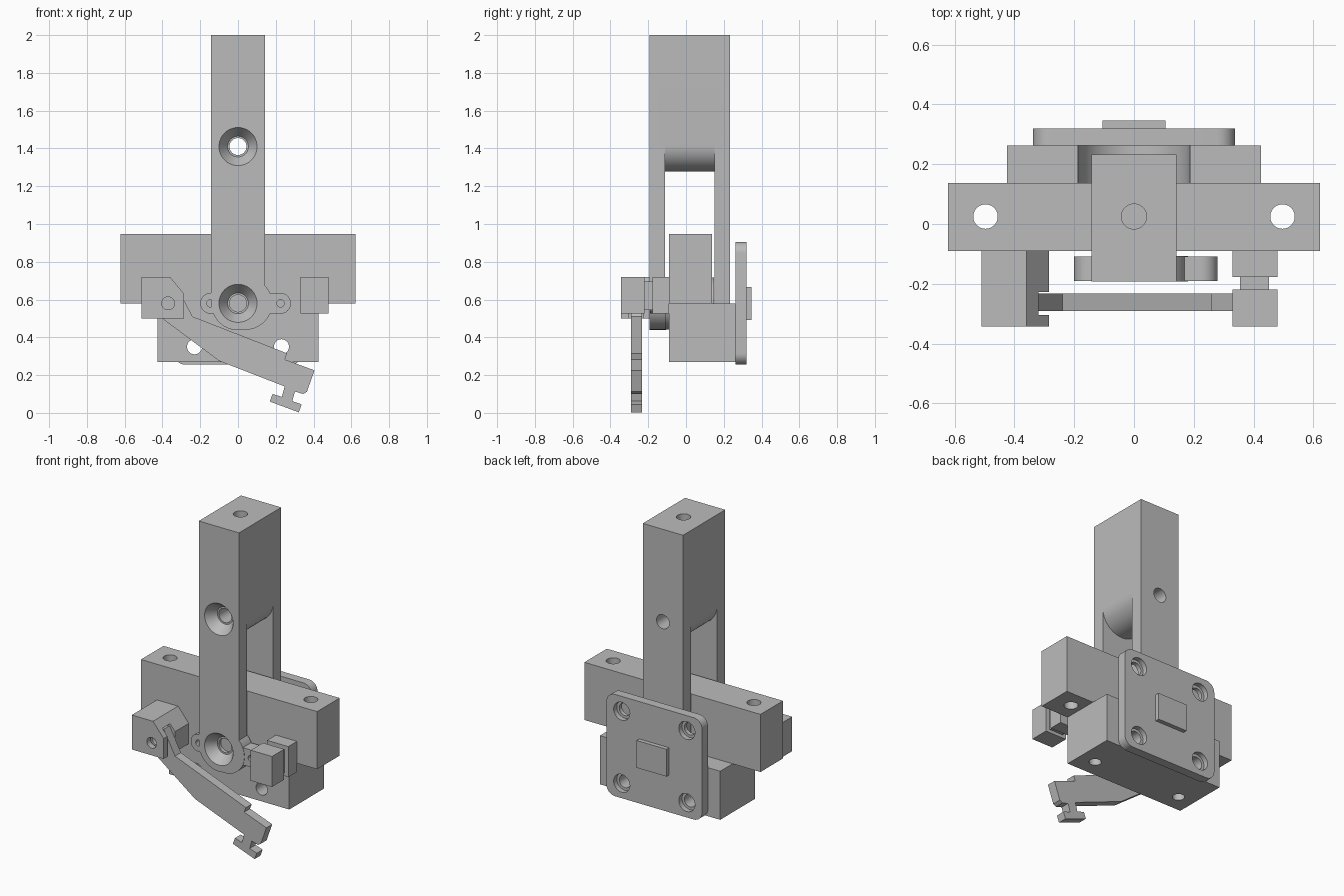
import bpy, bmesh
from math import sin, cos, pi, radians
from mathutils import Matrix, Vector

if "Cube" in bpy.data.objects:
    bpy.data.objects.remove(bpy.data.objects["Cube"], do_unlink=True)

grey = bpy.data.materials.new("plain grey")
grey.use_nodes = True
COLOUR = (0.5, 0.5, 0.5, 1)
grey.diffuse_color = COLOUR
grey.node_tree.nodes["Principled BSDF"].inputs["Base Color"].default_value = COLOUR


def finish(bm, name):
    bmesh.ops.recalc_face_normals(bm, faces=bm.faces)
    mesh = bpy.data.meshes.new(name)
    bm.to_mesh(mesh)
    bm.free()
    mesh.materials.append(grey)
    ob = bpy.data.objects.new(name, mesh)
    bpy.context.collection.objects.link(ob)
    return ob


def box(name, x0, x1, y0, y1, z0, z1):
    return extrude(name, [(x0, z0), (x1, z0), (x1, z1), (x0, z1)], y0, y1)


def extrude(name, outline, y0, y1):
    """Front outline in x, z pushed from y0 back to y1."""
    bm = bmesh.new()
    face = bm.faces.new([bm.verts.new((x, y0, z)) for x, z in outline])
    moved = bmesh.ops.extrude_face_region(bm, geom=[face])["geom"]
    bmesh.ops.translate(bm, vec=(0, y1 - y0, 0),
                        verts=[v for v in moved if isinstance(v, bmesh.types.BMVert)])
    return finish(bm, name)


def arc(cx, cz, r, start, end, n=24):
    angles = [radians(start + (end - start) * i / n) for i in range(n + 1)]
    return [(cx + r * cos(a), cz + r * sin(a)) for a in angles]


def rod(name, start, end, r1, r2=None):
    """Cylinder or cone from start to end."""
    a, b = Vector(start), Vector(end)
    turn = Vector((0, 0, 1)).rotation_difference(b - a).to_matrix().to_4x4()
    bm = bmesh.new()
    bmesh.ops.create_cone(bm, cap_ends=True, segments=40, radius1=r1,
                          radius2=r1 if r2 is None else r2, depth=(b - a).length,
                          matrix=Matrix.Translation((a + b) / 2) @ turn)
    return finish(bm, name)


def select_only(ob):
    bpy.ops.object.select_all(action="DESELECT")
    ob.select_set(True)
    bpy.context.view_layer.objects.active = ob


def combine(ob, others, operation="DIFFERENCE"):
    select_only(ob)
    for other in others:
        other.hide_render = True
        mod = ob.modifiers.new("combine", "BOOLEAN")
        mod.operation, mod.object, mod.solver = operation, other, "EXACT"
        bpy.ops.object.modifier_apply(modifier=mod.name)
        bpy.data.objects.remove(other, do_unlink=True)


PIVOT = 0.58   # pivot height
SCREW = 1.41   # upper screw height

# Upright bar: forked below, with a rounded web and rounded fork tips
upright = extrude("upright_bar", [(0.142, 2), (-0.142, 2)]
                  + arc(0, PIVOT, 0.142, 180, 360), -0.193, 0.233)
slot = extrude("slot_cutter", [(0.3, 1.42), (0.3, 0.2), (-0.3, 0.2), (-0.3, 1.42)]
               + arc(0, 1.42, 0.1425, 180, 360)[:], -0.11, 0.15)
combine(upright, [slot])

# Eared flange around the fork tip
flange = rod("flange", (0.04, -0.193, PIVOT), (0.04, -0.107, PIVOT), 0.14)
ears = extrude("ears", arc(0.225, PIVOT, 0.055, -90, 90)
               + arc(-0.145, PIVOT, 0.055, 90, 270), -0.191, -0.109)
combine(flange, [ears], "UNION")
combine(flange, [rod("ear_hole", (x, -0.3, PIVOT), (x, 0, PIVOT), 0.02)
                 for x in (0.225, -0.145)])
combine(upright, [flange], "UNION")

# Countersunk screw holes and the tapped hole on top
holes = [rod("top_hole", (0, 0.025, 1.8), (0, 0.025, 2.1), 0.042)]
for z, back in ((SCREW, 0.3), (PIVOT, -0.05)):
    holes.append(rod("through_hole", (0, -0.3, z), (0, back, z), 0.045))
    holes.append(rod("countersink", (0, -0.2, z), (0, -0.13, z), 0.106, 0.055))
combine(upright, holes)

# Pivot hub between the fork arms
hub = rod("pivot_hub", (0, -0.109, PIVOT), (0, 0.149, PIVOT), 0.138)

# Cross beam with a vertical hole near each end
beam = box("cross_beam", -0.622, 0.622, -0.09, 0.137, PIVOT, 0.948)
combine(beam, [rod("beam_hole", (x, 0.025, 0.5), (x, 0.025, 1.1), 0.041)
               for x in (-0.497, 0.497)])

# Lower block: round recess for the rear arm, cross holes and bottom holes
block = box("lower_block", -0.425, 0.425, -0.09, 0.262, 0.27, PIVOT)
cuts = [rod("recess", (0, 0.137, PIVOT), (0, 0.4, PIVOT), 0.187)]
for x in (-1, 1):
    cuts.append(rod("cross_hole", (x * 0.23, -0.2, 0.35), (x * 0.23, 0.4, 0.35), 0.04))
    cuts.append(rod("bottom_hole", (x * 0.315, 0.025, 0.2), (x * 0.315, 0.025, 0.45), 0.036))
combine(block, cuts)

# Rear plate with rounded corners and four counterbored holes
corner = 0.06
outline = []
for sx, sz, start in ((1, 1, 0), (-1, 1, 90), (-1, -1, 180), (1, -1, 270)):
    outline += arc(sx * (0.338 - corner), PIVOT + sz * (0.325 - corner),
                   corner, start, start + 90, 8)
plate = extrude("rear_plate", outline, 0.262, 0.32)
cuts = []
for x in (-0.23, 0.23):
    for z in (PIVOT - 0.23, PIVOT + 0.23):
        cuts.append(rod("plate_hole", (x, 0.2, z), (x, 0.4, z), 0.04))
        cuts.append(rod("counterbore", (x, 0.288, z), (x, 0.4, z), 0.057))
combine(plate, cuts)
pad = box("rear_pad", -0.105, 0.105, 0.318, 0.347, 0.493, 0.667)

# Hinge block for the latch: chamfered, slotted and drilled
hinge = extrude("hinge_block", [(-0.51, 0.5), (-0.285, 0.5), (-0.285, 0.63),
                                (-0.36, 0.72), (-0.51, 0.72)], -0.343, -0.09)
combine(hinge, [box("hinge_slot", -0.455, -0.2, -0.305, -0.228, 0.4, 0.672),
                rod("hinge_hole", (-0.37, -0.4, PIVOT), (-0.37, -0.14, PIVOT), 0.034)])

# Catch post with a waisted neck
catch = box("catch_base", 0.33, 0.48, -0.178, -0.09, 0.525, 0.72)
catch_head = box("catch_head", 0.33, 0.48, -0.343, -0.22, 0.525, 0.72)
catch_neck = box("catch_neck", 0.355, 0.452, -0.221, -0.177, 0.545, 0.695)

# Swinging latch with a stepped tip and T-shaped tail
latch = extrude("latch", [
    (-0.32, 0.66), (-0.24, 0.51), (0.26, 0.315), (0.248, 0.283), (0.405, 0.225),
    (0.365, 0.112), (0.345, 0.1), (0.302, 0.113), (0.287, 0.062), (0.337, 0.045),
    (0.322, 0.003), (0.168, 0.06), (0.183, 0.1), (0.232, 0.085), (0.247, 0.14),
    (-0.1, 0.275), (-0.395, 0.495), (-0.44, 0.56), (-0.4, 0.64)], -0.292, -0.233)
combine(latch, [rod("latch_hole", (-0.37, -0.4, PIVOT), (-0.37, -0.1, PIVOT), 0.034)])

# Smooth the round surfaces, keep the edges sharp
for ob in (upright, hub, beam, block, plate, hinge, latch):
    select_only(ob)
    bpy.ops.object.shade_smooth_by_angle(angle=radians(30))
